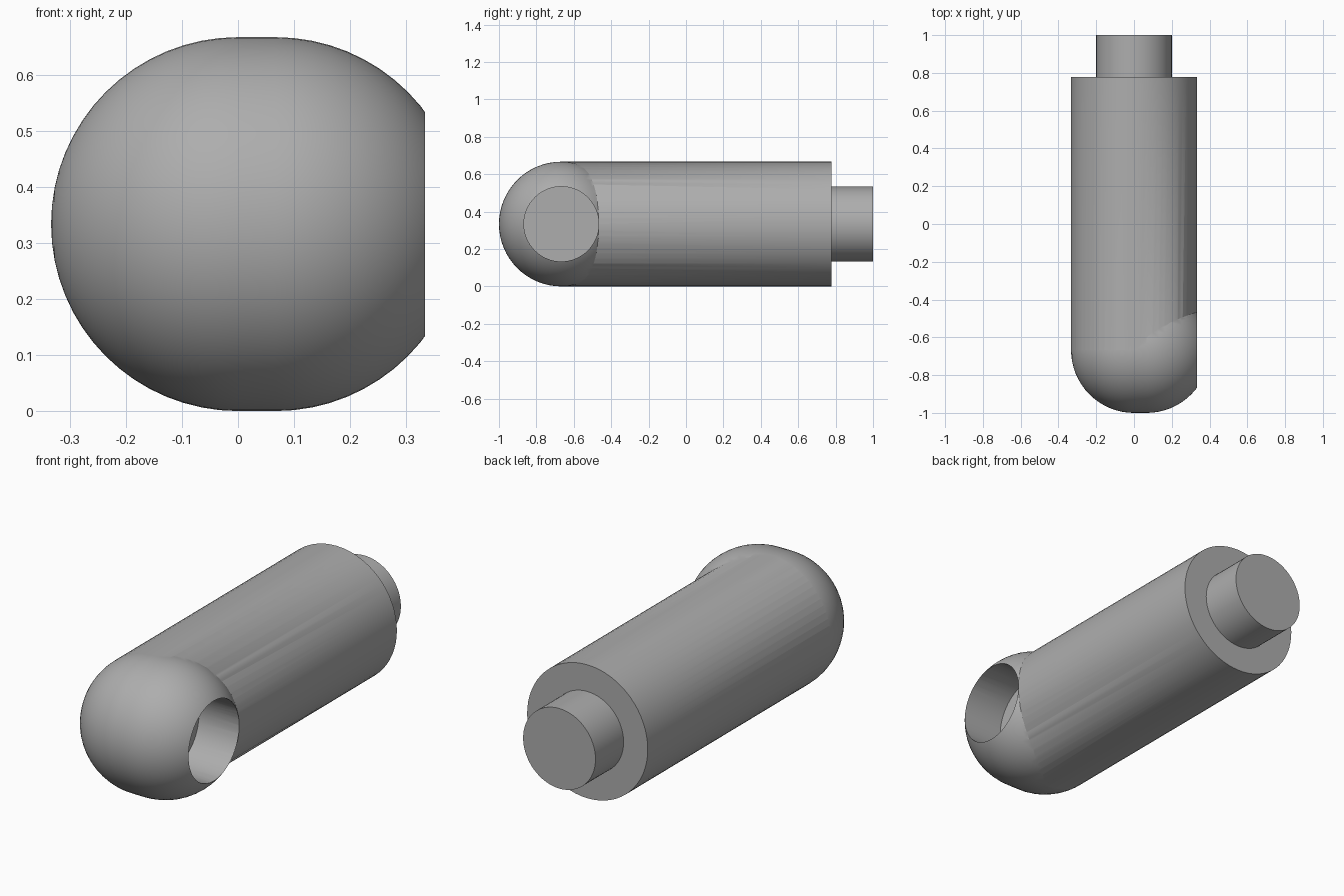
import bpy, bmesh, math
from mathutils import Matrix, Vector

R = 1 / 3            # body radius
PIN_R = 0.2          # radius of the pin and of the matching socket
DEPTH = 0.222        # pin length and socket depth
HEAD_Y = -1 + R      # where the rounded head is centred
OFFSET = 0.067       # stretch of the head towards the socket
SEGMENTS = 64

cube = bpy.data.objects.get("Cube")
if cube:
    bpy.data.objects.remove(cube, do_unlink=True)

grey = bpy.data.materials.new("plain grey")
grey.use_nodes = True
grey.diffuse_color = (0.42, 0.42, 0.42, 1)
grey.node_tree.nodes["Principled BSDF"].inputs["Base Color"].default_value = grey.diffuse_color


def revolve(name, profile, axis, origin):
    """Spin (distance along axis, radius) points around the x or y axis."""
    side = Vector((0, 0, 1))
    bm = bmesh.new()
    points = [bm.verts.new(axis * along + side * radius) for along, radius in profile]
    edges = [bm.edges.new(pair) for pair in zip(points, points[1:])]
    bmesh.ops.spin(bm, geom=points + edges, cent=(0, 0, 0), axis=axis,
                   angle=math.tau, steps=SEGMENTS, use_duplicate=False)
    bmesh.ops.remove_doubles(bm, verts=bm.verts, dist=1e-5)
    bmesh.ops.recalc_face_normals(bm, faces=bm.faces)
    bmesh.ops.transform(bm, matrix=Matrix.Translation(origin), verts=bm.verts)
    mesh = bpy.data.meshes.new(name)
    bm.to_mesh(mesh)
    bm.free()
    mesh.materials.append(grey)
    obj = bpy.data.objects.new(name, mesh)
    bpy.context.collection.objects.link(obj)
    return obj


def combine(target, other, operation):
    mod = target.modifiers.new(operation.lower(), "BOOLEAN")
    mod.operation, mod.solver, mod.object = operation, "EXACT", other
    bpy.context.view_layer.objects.active = target
    bpy.ops.object.modifier_apply(modifier=mod.name)
    bpy.data.objects.remove(other, do_unlink=True)


X, Y = Vector((1, 0, 0)), Vector((0, 1, 0))

# Long body with the pin on its back end
shoulder = 1 - DEPTH
body = revolve("body_with_pin_and_socket",
               [(HEAD_Y, 0), (HEAD_Y, R), (shoulder, R), (shoulder, PIN_R), (1, PIN_R), (1, 0)],
               Y, (0, 0, R))

# Rounded head, a short capsule lying across the body
quarter = [math.pi / 2 * i / 16 for i in range(17)]
capsule = [(-R * math.cos(a), R * math.sin(a)) for a in quarter]
capsule += [(OFFSET + R * math.sin(a), R * math.cos(a)) for a in quarter]
head = revolve("head", capsule, X, (0, HEAD_Y, R))
combine(body, head, "UNION")

# Socket bored into the side, which also trims the head flush
socket = revolve("socket_cutter",
                 [(R - DEPTH, 0), (R - DEPTH, PIN_R), (0.5, PIN_R), (0.5, 0)],
                 X, (0, HEAD_Y, R))
combine(body, socket, "DIFFERENCE")

# Smooth shading with crisp rims
body.select_set(True)
bpy.context.view_layer.objects.active = body
bpy.ops.object.shade_smooth_by_angle(angle=math.radians(30))
